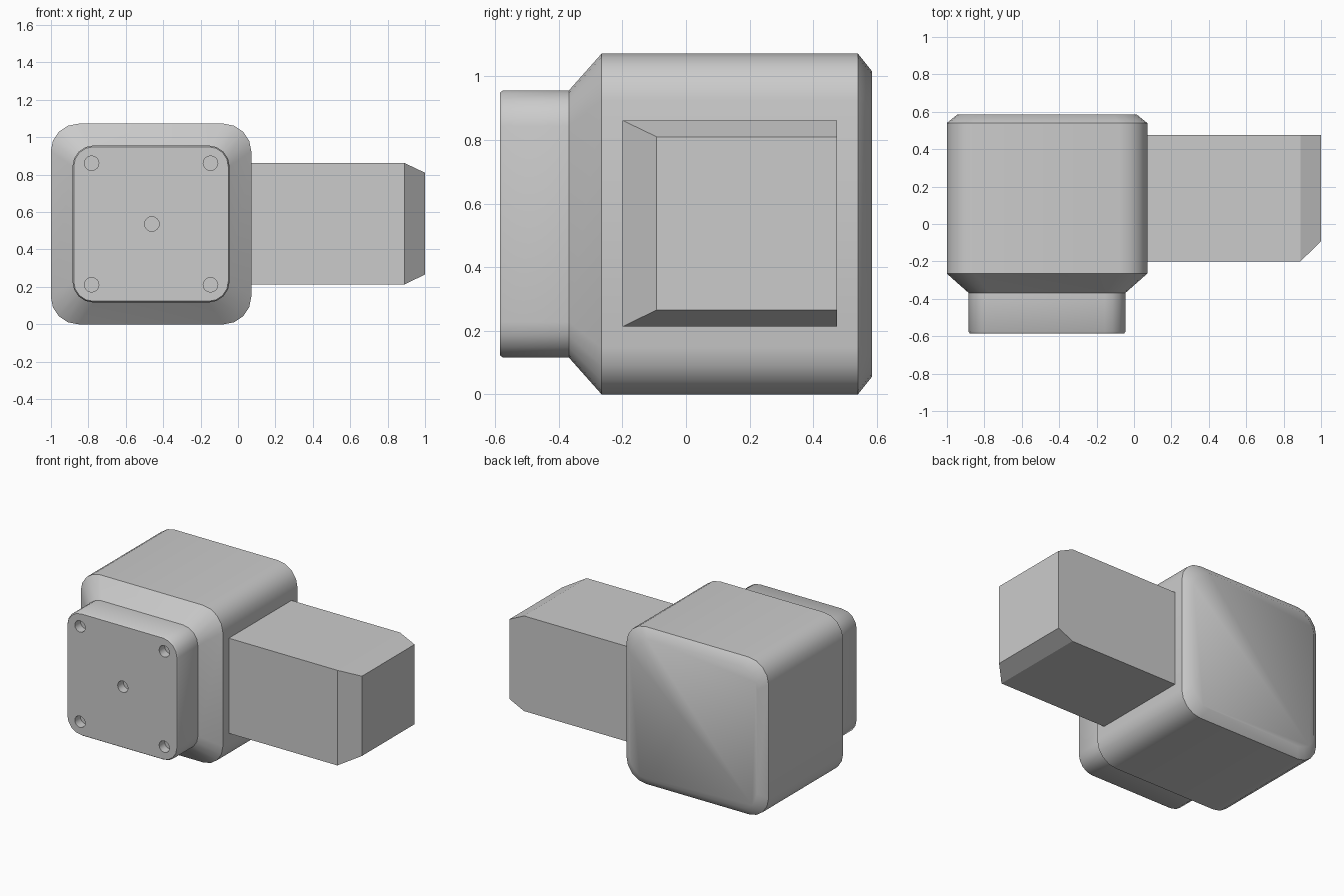
import bpy, bmesh
from math import sin, cos, pi, radians
from mathutils import Matrix

if "Cube" in bpy.data.objects:
    bpy.data.objects.remove(bpy.data.objects["Cube"])

CX, CZ = -0.465, 0.536


def finish(bm, name):
    bmesh.ops.recalc_face_normals(bm, faces=bm.faces)
    me = bpy.data.meshes.new(name)
    bm.to_mesh(me)
    bm.free()
    ob = bpy.data.objects.new(name, me)
    bpy.context.collection.objects.link(ob)
    return ob


def select(ob):
    bpy.ops.object.select_all(action='DESELECT')
    ob.select_set(True)
    bpy.context.view_layer.objects.active = ob


def rounded_square(bm, y, half, r, n=4):
    ring = []
    for k, (sx, sz) in enumerate([(1, 1), (-1, 1), (-1, -1), (1, -1)]):
        for i in range(n + 1):
            a = pi / 2 * (k + i / n)
            ring.append(bm.verts.new((CX + sx * (half - r) + r * cos(a), y,
                                      CZ + sz * (half - r) + r * sin(a))))
    return ring


# Housing: rounded squares lofted from front plate to back
bm = bmesh.new()
sections = [(-0.585, 0.413, 0.105), (-0.575, 0.42, 0.112), (-0.368, 0.42, 0.112),
            (-0.265, 0.536, 0.147), (0.54, 0.536, 0.147), (0.585, 0.48, 0.125)]
rings = [rounded_square(bm, *s) for s in sections]
for a, b in zip(rings, rings[1:]):
    for i in range(len(a)):
        j = (i + 1) % len(a)
        bm.faces.new((a[i], a[j], b[j], b[i]))
bm.faces.new(rings[0])
bm.faces.new(rings[-1])
housing = finish(bm, "housing")

# Screw holes and centre hole in the front plate
bm = bmesh.new()
spots = [(CX + sx * 0.318, CZ + sz * 0.325) for sx in (-1, 1) for sz in (-1, 1)]
for x, z in spots + [(-0.46, CZ)]:
    bmesh.ops.create_cone(bm, cap_ends=True, segments=16, radius1=0.039, radius2=0.039, depth=0.12,
                          matrix=Matrix.Translation((x, -0.585, z)) @ Matrix.Rotation(pi / 2, 4, 'X'))
cutter = finish(bm, "hole_cutter")
cutter.hide_render = True
mod = housing.modifiers.new("holes", 'BOOLEAN')
mod.operation = 'DIFFERENCE'
mod.solver = 'EXACT'
mod.object = cutter
select(housing)
bpy.ops.object.modifier_apply(modifier=mod.name)
bpy.data.objects.remove(cutter)
bpy.ops.object.shade_smooth_by_angle(angle=radians(45))

# Side arm: box with a tip tapered on the front, top and bottom
bm = bmesh.new()
arm = [(0.0, -0.2, 0.213, 0.862), (0.89, -0.2, 0.213, 0.862), (1.0, -0.092, 0.266, 0.81)]
rings = [[bm.verts.new((x, y, z)) for y, z in ((y0, z0), (0.475, z0), (0.475, z1), (y0, z1))]
         for x, y0, z0, z1 in arm]
for a, b in zip(rings, rings[1:]):
    for i in range(4):
        j = (i + 1) % 4
        bm.faces.new((a[i], a[j], b[j], b[i]))
bm.faces.new(rings[0])
bm.faces.new(rings[-1])
finish(bm, "side_arm")
